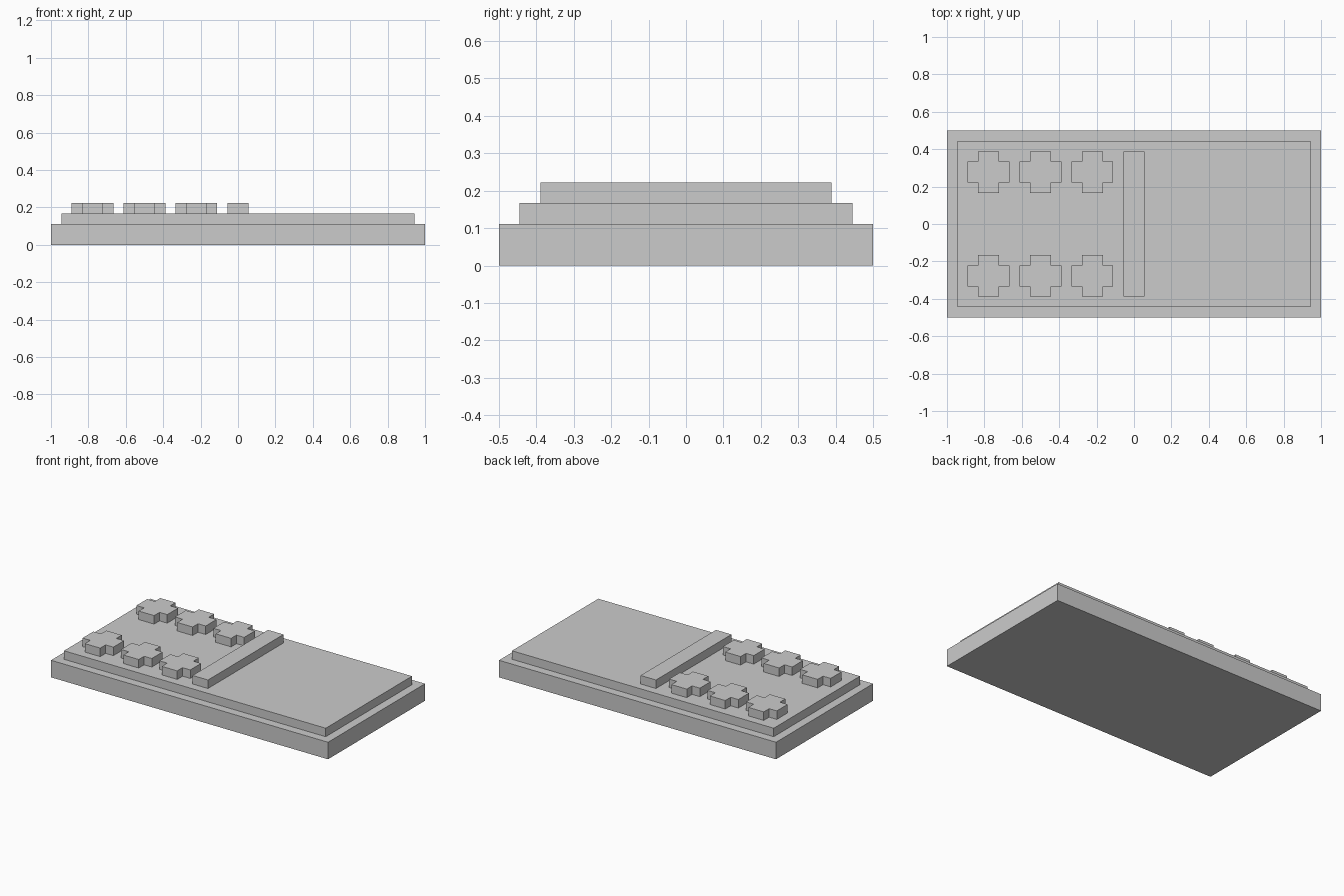
import bpy, bmesh

if "Cube" in bpy.data.objects:
    bpy.data.objects.remove(bpy.data.objects["Cube"])

U = 1 / 18  # grid module


def prism(name, outline, z0, z1):
    """Extrude a closed outline (in modules) from z0 to z1."""
    bm = bmesh.new()
    face = bm.faces.new([bm.verts.new((x * U, y * U, z0 * U)) for x, y in outline])
    ext = bmesh.ops.extrude_face_region(bm, geom=[face])
    top = [g for g in ext["geom"] if isinstance(g, bmesh.types.BMVert)]
    bmesh.ops.translate(bm, verts=top, vec=(0, 0, (z1 - z0) * U))
    bmesh.ops.recalc_face_normals(bm, faces=bm.faces)
    mesh = bpy.data.meshes.new(name)
    bm.to_mesh(mesh)
    bm.free()
    obj = bpy.data.objects.new(name, mesh)
    bpy.context.collection.objects.link(obj)
    return obj


def rect(hx, hy):
    return [(-hx, -hy), (hx, -hy), (hx, hy), (-hx, hy)]


# Stepped base
prism("base_slab", rect(18, 9), 0, 2)
prism("upper_slab", rect(17, 8), 2, 3)

# Dividing bar across the middle
prism("divider_bar", rect(1, 7), 3, 4)

# Two rows of plus-shaped studs on the left half
PLUS = [(-1, -2), (1, -2), (1, -1), (2, -1), (2, 1), (1, 1),
        (1, 2), (-1, 2), (-1, 1), (-2, 1), (-2, -1), (-1, -1)]
for row, cy in (("front", -5), ("back", 5)):
    for i, cx in enumerate((-14, -9, -4)):
        prism(f"{row}_plus_stud_{i + 1}", [(x + cx, y + cy) for x, y in PLUS], 3, 4)
